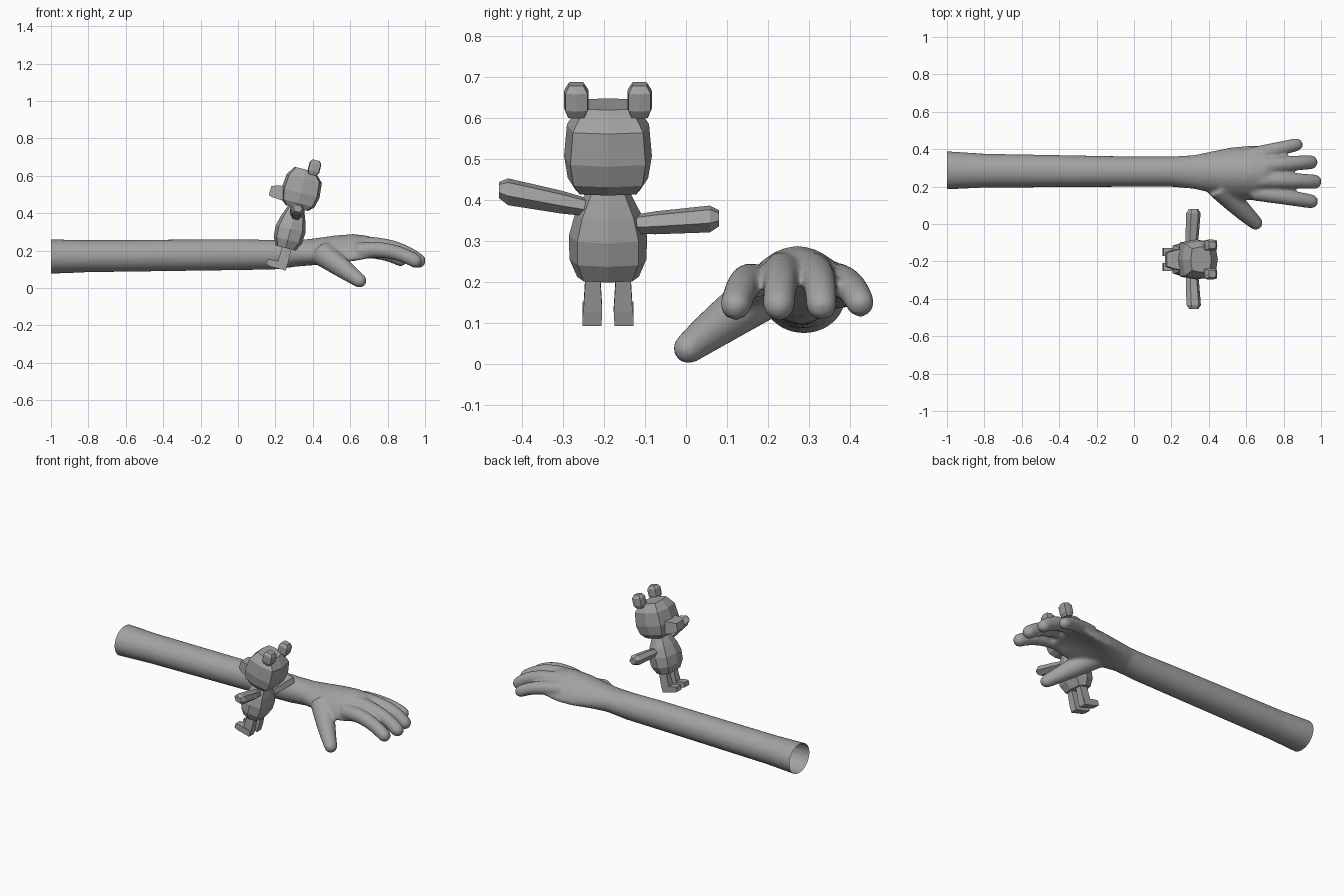
import bpy, bmesh, math
from mathutils import Vector, Matrix

if "Cube" in bpy.data.objects:
    bpy.data.objects.remove(bpy.data.objects["Cube"])

GREY = (0.36, 0.36, 0.36, 1)
grey = bpy.data.materials.new("plain grey")
grey.use_nodes = True
grey.diffuse_color = GREY
grey.node_tree.nodes["Principled BSDF"].inputs["Base Color"].default_value = GREY

X, Y, Z = Vector((1, 0, 0)), Vector((0, 1, 0)), Vector((0, 0, 1))


def ring(centre, u, v, n=8, power=1.0, phase=0.0, droop=0.0):
    """Superellipse ring; droop lowers the two sides for an arched section."""
    points = []
    for i in range(n):
        a = phase + math.tau * i / n
        c, s = math.cos(a), math.sin(a)
        cu = math.copysign(abs(c) ** power, c) if abs(c) > 1e-6 else 0
        sv = math.copysign(abs(s) ** power, s) if abs(s) > 1e-6 else 0
        points.append(Vector(centre) + u * cu + v * sv - Z * droop * cu * cu)
    return points


def loft(bm, rings):
    """Skin a row of rings and close both ends."""
    rows = [[bm.verts.new(p) for p in r] for r in rings]
    n = len(rows[0])
    for a, b in zip(rows, rows[1:]):
        for i in range(n):
            j = (i + 1) % n
            bm.faces.new((a[i], a[j], b[j], b[i]))
    bm.faces.new(rows[0][::-1])
    bm.faces.new(rows[-1])


def finish(name, bm, matrix=None):
    bmesh.ops.recalc_face_normals(bm, faces=bm.faces[:])
    mesh = bpy.data.meshes.new(name)
    bm.to_mesh(mesh)
    bm.free()
    if matrix:
        mesh.transform(matrix)
    mesh.materials.append(grey)
    obj = bpy.data.objects.new(name, mesh)
    bpy.context.collection.objects.link(obj)
    return obj


# ---- Human forearm and hand, fused into one smooth skin ----
def digit(bm, base, mid, tip, r0, r1, steps=10):
    base, mid, tip = Vector(base), Vector(mid), Vector(tip)
    ctrl = mid * 2 - (base + tip) / 2
    rings = []

    def add(p, t, r):
        side = t.cross(Z).normalized()
        rings.append(ring(p, side * r, side.cross(t) * r, 20))

    for i in range(steps + 1):
        k = i / steps
        p = base * (1 - k) ** 2 + ctrl * 2 * k * (1 - k) + tip * k * k
        t = ((ctrl - base) * (1 - k) + (tip - ctrl) * k).normalized()
        add(p, t, r0 + (r1 - r0) * k)
    for a in (25, 50, 70, 84):  # rounded tip
        a = math.radians(a)
        add(tip + t * r1 * math.sin(a), t, r1 * math.cos(a))
    loft(bm, rings)


bm = bmesh.new()
# x, centre y, centre z, half width, half height, droop
sections = [
    (-1.06, .287, .168, .104, .093, 0), (-1.0, .287, .168, .102, .092, 0),
    (-.8, .285, .170, .091, .086, 0), (0, .28, .178, .081, .083, 0),
    (.2, .28, .178, .081, .079, 0), (.32, .278, .185, .09, .07, 0),
    (.42, .277, .195, .112, .072, .02), (.52, .272, .211, .138, .070, .05),
    (.62, .272, .227, .147, .062, .07), (.70, .277, .228, .142, .050, .06),
    (.75, .28, .218, .125, .034, .05)]
loft(bm, [ring((x, y, z), Y * w, Z * h, 32, droop=d)
          for x, y, z, w, h, d in sections])
digit(bm, (.64, .17, .195), (.80, .145, .198), (.947, .121, .145), .045, .038)
digit(bm, (.64, .235, .23), (.82, .232, .214), (.965, .226, .145), .045, .039)
digit(bm, (.64, .305, .23), (.82, .322, .21), (.945, .33, .145), .045, .038)
digit(bm, (.62, .365, .205), (.76, .398, .19), (.868, .424, .15), .043, .035)
digit(bm, (.45, .205, .185), (.56, .092, .105), (.65, .006, .039), .068, .038)
hand = finish("forearm_and_hand", bm)

fuse = hand.modifiers.new("fuse", 'REMESH')
fuse.mode = 'VOXEL'
fuse.voxel_size = 0.009
relax = hand.modifiers.new("relax", 'SMOOTH')
relax.factor = 0.5
relax.iterations = 8
fused = bpy.data.meshes.new_from_object(
    hand.evaluated_get(bpy.context.evaluated_depsgraph_get()))
hand.modifiers.clear()

# Trim the elbow end so that the sleeve of skin stays open
bm = bmesh.new()
bm.from_mesh(fused)
bmesh.ops.bisect_plane(bm, geom=bm.verts[:] + bm.edges[:] + bm.faces[:],
                       plane_co=(-1, 0, 0), plane_no=(-1, 0, 0),
                       clear_outer=True)
for f in bm.faces:
    f.smooth = True
    f.material_index = 0
bm.to_mesh(fused)
bm.free()
fused.materials.clear()
fused.materials.append(grey)
hand.data = fused

# ---- Low-poly toy bear, facing -x and leaning back ----
LEAN = Matrix.Translation((.28, -.19, .31)) @ Matrix.Rotation(math.radians(14.5), 4, 'Y')


def bear_part(name, rings):
    bm = bmesh.new()
    loft(bm, rings)
    return finish(name, bm, LEAN)


def upright(name, levels, power, n=8, phase=0.0):
    """Part stacked along z from levels (x, y, z, half x, half y)."""
    return bear_part(name, [ring((x, y, z), X * a, Y * b, n, power, phase)
                            for x, y, z, a, b in levels])


DIAG = math.pi / 4

upright("bear_body", [(0, 0, -.10, .055, .075), (0, 0, -.055, .078, .094),
                      (0, 0, .005, .082, .095), (0, 0, .06, .068, .08),
                      (0, 0, .13, .042, .045)], .7)
upright("bear_head", [(.005, 0, .122, .062, .08), (.003, 0, .15, .092, .098),
                      (.003, 0, .205, .105, .107), (.003, 0, .285, .097, .1),
                      (-.005, 0, .333, .057, .068)], .45)

# Snout
bear_part("bear_snout", [ring((x, 0, z), Y * w, Z * h, 4, 0, DIAG)
                         for x, z, w, h in ((-.08, .182, .058, .04),
                                            (-.135, .178, .045, .033),
                                            (-.158, .176, .036, .024))])

for side, s in (("right", 1), ("left", -1)):
    # Ears
    y = s * .077
    upright("bear_ear_" + side, [(.041, y, .315, .022, .022), (.041, y, .335, .032, .030),
                                 (.041, y, .378, .032, .030), (.041, y, .396, .020, .019)],
            .35)
    # Legs and feet
    y = s * .037
    upright("bear_leg_" + side, [(.005, y, -.08, .026, .017), (.005, y, -.18, .027, .023),
                                 (.005, y, -.216, .025, .021)], 0, 4, DIAG)
    bear_part("bear_foot_" + side, [ring((x, y + s * .003, -.197), Y * .022, Z * h, 4, 0, DIAG)
                                    for x, h in ((.028, .019), (-.05, .019), (-.078, .014))])

# Arms, stretched sideways at slightly different heights
for side, start, end in (("right", (.018, .05, .036), (.026, .27, .054)),
                         ("left", (.01, -.05, .078), (.01, -.265, .121))):
    a, b = Vector(start), Vector(end)
    bear_part("bear_arm_" + side, [ring(a.lerp(b, k), X * w, Z * h, 6)
                                   for k, w, h in ((0, .028, .022), (.3, .036, .028),
                                                   (.9, .040, .033), (1, .025, .020))])
